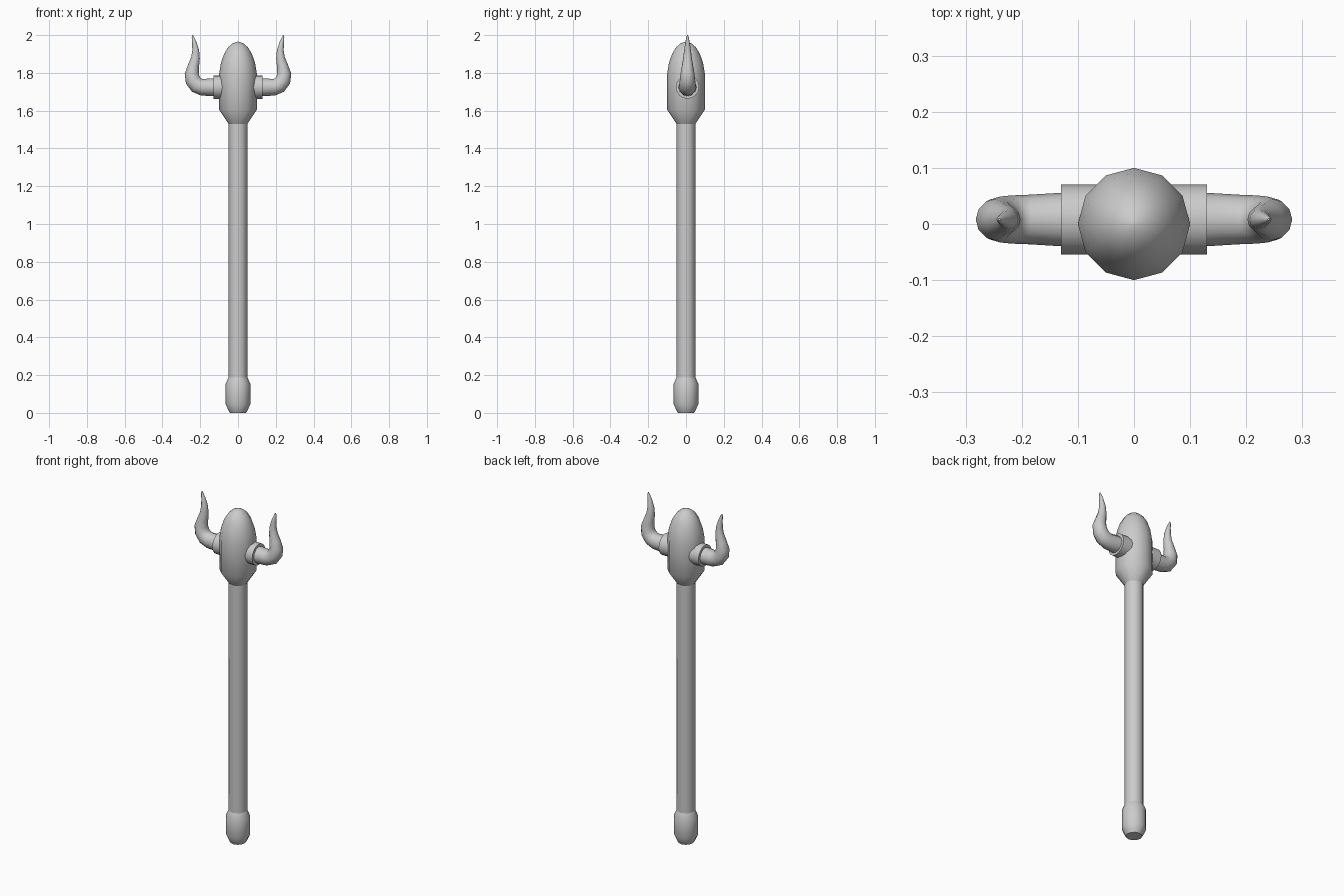
import bpy, bmesh, math
from mathutils import Vector

if "Cube" in bpy.data.objects:
    bpy.data.objects.remove(bpy.data.objects["Cube"])


def loft(name, stations, sides=12, mirror=False, angle=50):
    """Round tube through stations (x, y, z, radius), capped at both ends."""
    pts = [Vector(s[:3]) for s in stations]
    bm = bmesh.new()
    rings = []
    for i, s in enumerate(stations):
        t = (pts[min(i + 1, len(pts) - 1)] - pts[max(i - 1, 0)]).normalized()
        u = Vector((0, 1, 0))
        v = u.cross(t).normalized()
        ring = []
        for k in range(sides):
            a = 2 * math.pi * k / sides
            ring.append(bm.verts.new(pts[i] + s[3] * (math.cos(a) * v + math.sin(a) * u)))
        rings.append(ring)
    for a, b in zip(rings, rings[1:]):
        for k in range(sides):
            n = (k + 1) % sides
            bm.faces.new((a[k], a[n], b[n], b[k]))
    bm.faces.new(rings[0])
    bm.faces.new(rings[-1])
    bmesh.ops.recalc_face_normals(bm, faces=bm.faces)
    mesh = bpy.data.meshes.new(name)
    bm.to_mesh(mesh)
    bm.free()
    ob = bpy.data.objects.new(name, mesh)
    bpy.context.collection.objects.link(ob)
    bpy.ops.object.select_all(action='DESELECT')
    ob.select_set(True)
    bpy.context.view_layer.objects.active = ob
    bpy.ops.object.shade_smooth_by_angle(angle=math.radians(angle))
    if mirror:
        ob.modifiers.new("Mirror", 'MIRROR').use_axis[0] = True
    return ob


def column(name, profile):
    """Upright lathed part from (z, radius) pairs."""
    return loft(name, [(0, 0, z, r) for z, r in profile])


# Handle: pommel and long grip
column("pommel", [(0, 0.043), (0.012, 0.05), (0.045, 0.065), (0.155, 0.065), (0.188, 0.05)])
column("shaft", [(0.18, 0.05), (1.535, 0.05)])

# Bullet-shaped head with flared neck
column("head", [(1.53, 0.05), (1.605, 0.1), (1.795, 0.1), (1.85, 0.091), (1.9, 0.074),
                (1.935, 0.053), (1.955, 0.03), (1.963, 0.012), (1.965, 0.002)])

# Collars and curved horns, mirrored left and right
Y = 0.008
loft("horn_collar", [(0.06, Y, 1.725, 0.062), (0.13, Y, 1.725, 0.062)], 16, True)

horn = [(0.08, 1.725, 0.049), (0.14, 1.724, 0.047), (0.19, 1.724, 0.044),
        (0.218, 1.735, 0.043), (0.238, 1.76, 0.041), (0.245, 1.795, 0.037),
        (0.236, 1.835, 0.03), (0.225, 1.88, 0.023), (0.224, 1.92, 0.018),
        (0.231, 1.96, 0.012), (0.239, 1.99, 0.006), (0.24, 2.0, 0.002)]
loft("horn", [(x, Y, z, r) for x, z, r in horn], 12, True)
